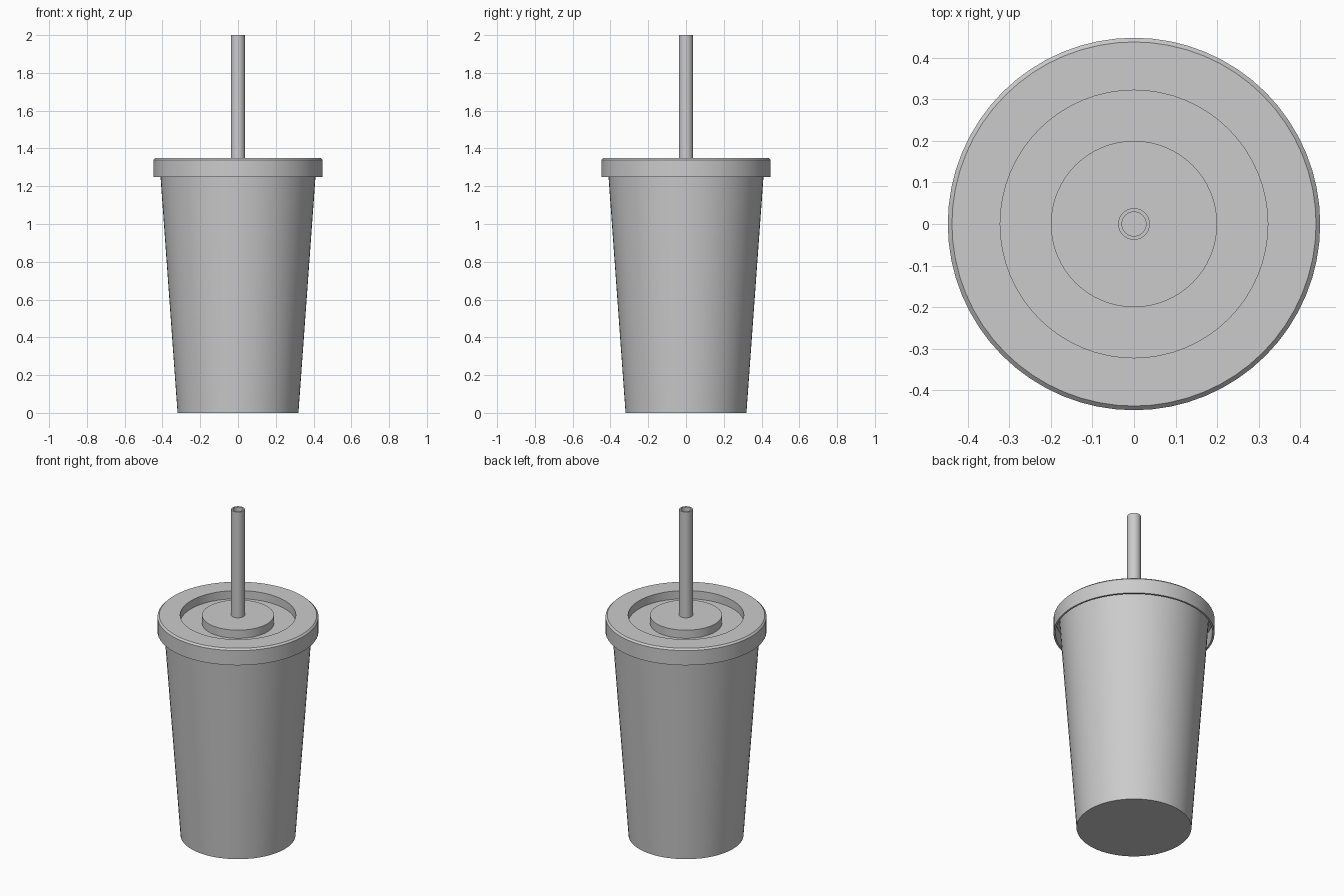
import bpy
import bmesh
import math

if "Cube" in bpy.data.objects:
    bpy.data.objects.remove(bpy.data.objects["Cube"])

SEGMENTS = 64

grey = bpy.data.materials.new("plain_grey")
grey.diffuse_color = (0.6, 0.6, 0.6, 1.0)
grey.use_nodes = True
grey.node_tree.nodes["Principled BSDF"].inputs["Base Color"].default_value = grey.diffuse_color


def lathe(name, profile, closed=False):
    """Spin an (r, z) profile about the z axis; r = 0 points become poles."""
    bm = bmesh.new()
    verts = [bm.verts.new((r, 0, z)) for r, z in profile]
    edges = [bm.edges.new(pair) for pair in zip(verts, verts[1:])]
    if closed:
        edges.append(bm.edges.new((verts[-1], verts[0])))
    bmesh.ops.spin(bm, geom=verts + edges, cent=(0, 0, 0), axis=(0, 0, 1),
                   angle=2 * math.pi, steps=SEGMENTS, use_duplicate=False)
    bmesh.ops.remove_doubles(bm, verts=bm.verts, dist=1e-5)
    bmesh.ops.recalc_face_normals(bm, faces=bm.faces)
    mesh = bpy.data.meshes.new(name)
    bm.to_mesh(mesh)
    bm.free()
    mesh.materials.append(grey)
    obj = bpy.data.objects.new(name, mesh)
    bpy.context.collection.objects.link(obj)
    bpy.ops.object.select_all(action='DESELECT')
    obj.select_set(True)
    bpy.context.view_layer.objects.active = obj
    bpy.ops.object.shade_smooth_by_angle(angle=math.radians(30))
    return obj


# Tapered cup with a thin wall and solid floor
lathe("cup", [(0, 0), (0.32, 0), (0.416, 1.33), (0.40, 1.33),
              (0.305, 0.02), (0, 0.02)])

# Lid: hollow skirt, chamfered rim, sunken ring, raised centre with straw hole
lathe("lid", [(0.437, 1.25), (0.448, 1.25), (0.448, 1.34), (0.438, 1.35),
              (0.322, 1.35), (0.322, 1.30), (0.20, 1.30), (0.20, 1.35),
              (0.038, 1.35), (0.038, 1.335), (0.19, 1.335), (0.19, 1.285),
              (0.335, 1.285), (0.335, 1.335), (0.437, 1.335)], closed=True)

# Open drinking straw reaching down into the cup
lathe("straw", [(0.038, 0.05), (0.038, 2.0), (0.029, 2.0), (0.029, 0.05)],
      closed=True)
